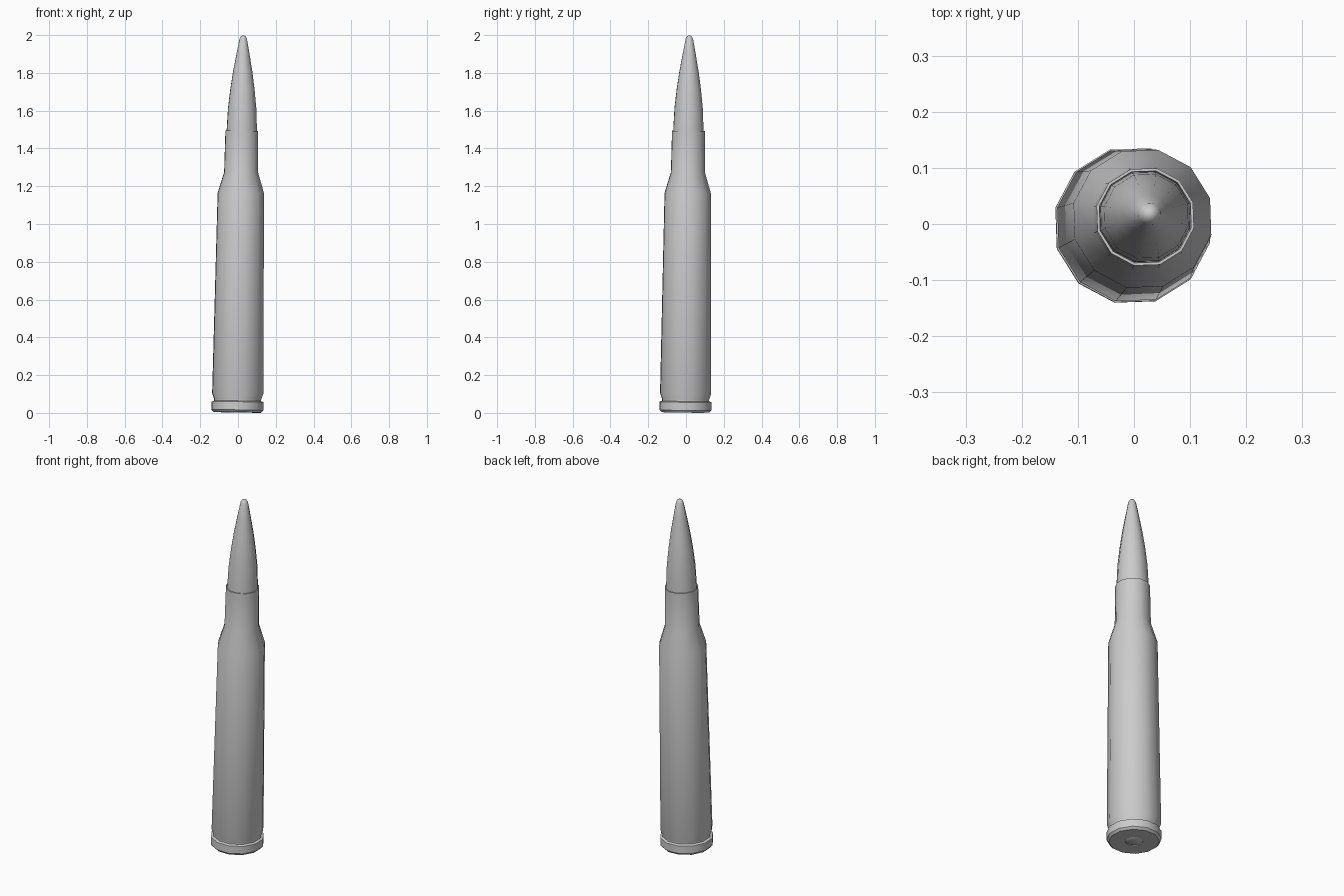
import bpy, bmesh, math
from mathutils import Matrix, Vector

if "Cube" in bpy.data.objects:
    bpy.data.objects.remove(bpy.data.objects["Cube"])

SIDES = 12
PHASE = math.radians(17)
# The whole round leans slightly off vertical
AXIS = Vector((0.0155, 0.0105, 1)).normalized()
TILT = Matrix.Translation((-0.003, -0.003, 0.003)) @ Vector((0, 0, 1)).rotation_difference(AXIS).to_matrix().to_4x4()


def lathe(name, profile, angle=40):
    """Revolve (radius, height) points; zero radius makes a pole."""
    bm = bmesh.new()
    rings = []
    for r, z in profile:
        if r == 0:
            rings.append([bm.verts.new((0, 0, z))] * SIDES)
        else:
            rings.append([bm.verts.new((r * math.cos(PHASE + math.tau * i / SIDES),
                                        r * math.sin(PHASE + math.tau * i / SIDES), z))
                          for i in range(SIDES)])
    for a, b in zip(rings, rings[1:]):
        for i in range(SIDES):
            j = (i + 1) % SIDES
            bm.faces.new(list(dict.fromkeys((a[i], a[j], b[j], b[i]))))
    bmesh.ops.recalc_face_normals(bm, faces=bm.faces)
    bm.transform(TILT)
    mesh = bpy.data.meshes.new(name)
    bm.to_mesh(mesh)
    bm.free()
    obj = bpy.data.objects.new(name, mesh)
    bpy.context.collection.objects.link(obj)
    bpy.ops.object.select_all(action='DESELECT')
    obj.select_set(True)
    bpy.context.view_layer.objects.active = obj
    bpy.ops.object.shade_smooth_by_angle(angle=math.radians(angle))
    return obj


# Case: base, rim, extractor groove, tapered body, shoulder, neck and mouth lip
lathe("case", [
    (0, 0.004), (0.046, 0.004), (0.046, 0.0), (0.130, 0.0), (0.141, 0.012),
    (0.141, 0.055), (0.128, 0.060), (0.128, 0.070), (0.139, 0.100),
    (0.126, 1.160), (0.0925, 1.270), (0.089, 1.490), (0.084, 1.490), (0.082, 1.470),
])

# Primer cap set in the base
lathe("primer", [(0, 0.001), (0.040, 0.001), (0.044, 0.004)])

# Pointed projectile seated in the neck
lathe("projectile", [
    (0.083, 1.450), (0.082, 1.500), (0.077, 1.610), (0.066, 1.710),
    (0.053, 1.800), (0.035, 1.900), (0.020, 1.978), (0.012, 1.992), (0, 1.997),
])
